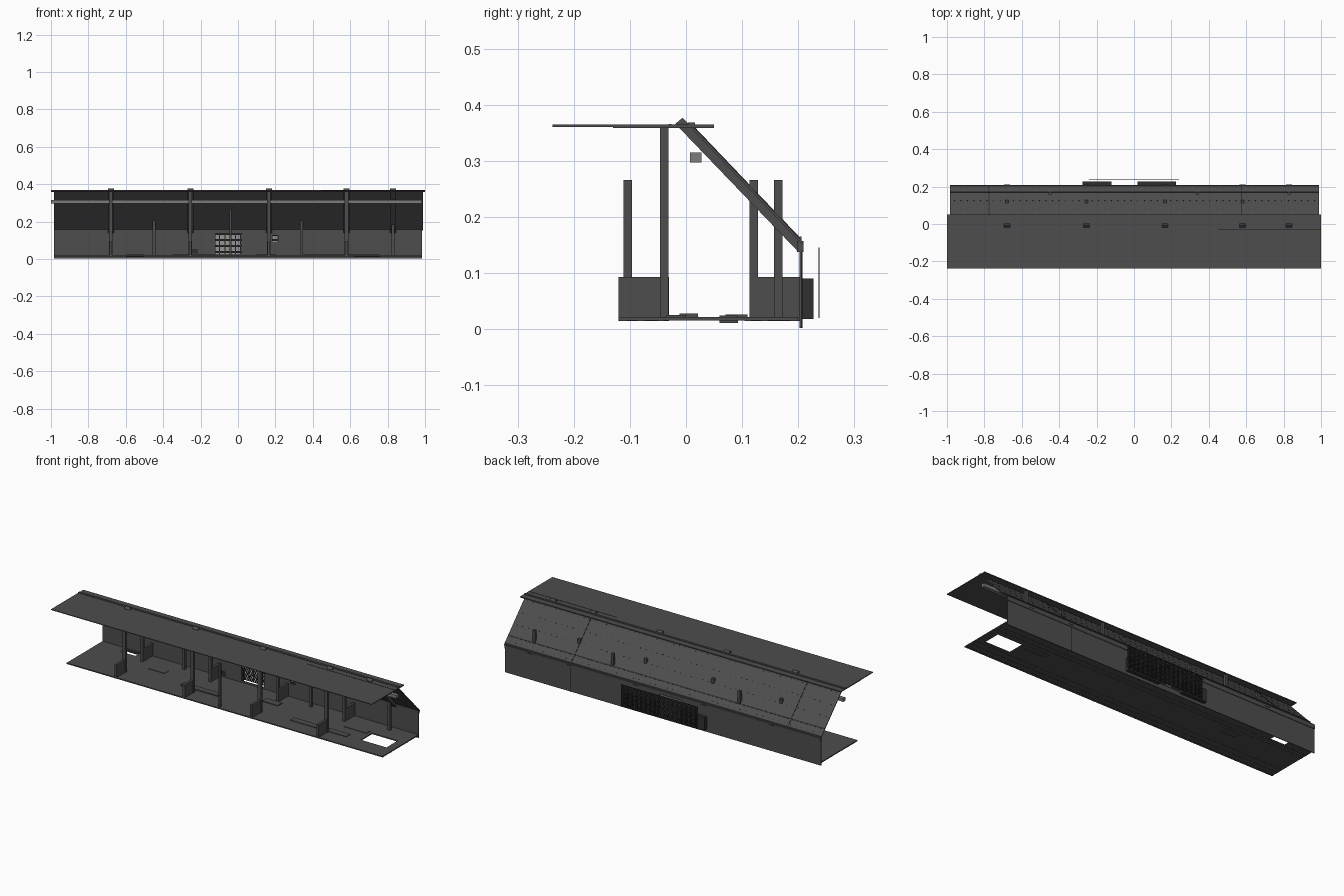
import bpy, bmesh
from mathutils import Vector

cube = bpy.data.objects.get("Cube")
if cube:
    bpy.data.objects.remove(cube, do_unlink=True)


def material(name, grey):
    m = bpy.data.materials.new(name)
    m.use_nodes = True
    colour = (grey, grey, grey, 1)
    m.diffuse_color = colour
    m.node_tree.nodes["Principled BSDF"].inputs["Base Color"].default_value = colour
    return m


STEEL = material("dark steel", 0.075)
BLACK = material("blackened steel", 0.03)
LIGHT = material("light steel", 0.2)


def finish(name, bm, mat):
    bmesh.ops.recalc_face_normals(bm, faces=bm.faces)
    mesh = bpy.data.meshes.new(name)
    bm.to_mesh(mesh)
    bm.free()
    mesh.materials.append(mat)
    ob = bpy.data.objects.new(name, mesh)
    bpy.context.collection.objects.link(ob)
    return ob


def add_box(bm, x, y, z):
    verts = bmesh.ops.create_cube(bm, size=1)["verts"]
    for v in verts:
        v.co = Vector([(r[0] + r[1]) / 2 + c * (r[1] - r[0]) for r, c in zip((x, y, z), v.co)])


def boxes(name, ranges, mat=STEEL):
    bm = bmesh.new()
    for r in ranges:
        add_box(bm, *r)
    return finish(name, bm, mat)


def around(c, w):
    return (c - w / 2, c + w / 2)


def extrude_x(bm, profile, x0, x1):
    # Closed y-z outline swept along the length
    face = bm.faces.new([bm.verts.new((x0, y, z)) for y, z in profile])
    out = bmesh.ops.extrude_face_region(bm, geom=[face])["geom"]
    bmesh.ops.translate(bm, vec=(x1 - x0, 0, 0), verts=[v for v in out if isinstance(v, bmesh.types.BMVert)])


def pierced_plate(name, u, v, holes, place, thickness):
    # Rectangular sheet with rectangular openings (u0, u1, v0, v1)
    us = sorted({*u, *[c for h in holes for c in h[:2]]})
    vs = sorted({*v, *[c for h in holes for c in h[2:]]})
    bm = bmesh.new()
    grid = [[bm.verts.new(place(a, b)) for b in vs] for a in us]
    for i in range(len(us) - 1):
        for j in range(len(vs) - 1):
            a, b = (us[i] + us[i + 1]) / 2, (vs[j] + vs[j + 1]) / 2
            if not any(h[0] < a < h[1] and h[2] < b < h[3] for h in holes):
                bm.faces.new((grid[i][j], grid[i + 1][j], grid[i + 1][j + 1], grid[i][j + 1]))
    ob = finish(name, bm, STEEL)
    mod = ob.modifiers.new("thickness", "SOLIDIFY")
    mod.thickness = thickness
    mod.offset = 0
    return ob


LENGTH = (-0.985, 0.985)
FRAMES = [-0.68, -0.255, 0.165, 0.58]
RIBS = FRAMES + [0.83]

# Floor with two openings, and its lengthwise strips
pierced_plate("floor", LENGTH, (-0.12, 0.2),
              [(0.78, 0.94, -0.02, 0.08), (-0.84, -0.745, 0.15, 0.19)],
              lambda x, y: (x, y, 0.0185), 0.006)
boxes("floor_strips", [(LENGTH, around(y, 0.012), (0.0145, 0.0165))
                       for y in (-0.112, -0.08, -0.045, 0.11, 0.14, 0.192)])
boxes("floor_patches", [((-0.35, -0.12), (-0.012, 0.021), (0.02, 0.028)),
                        ((0.35, 0.7), (-0.035, 0.0), (0.02, 0.025)),
                        ((0.62, 0.76), (0.06, 0.093), (0.011, 0.024)),
                        ((-0.6, -0.5), (0.06, 0.093), (0.011, 0.024)),
                        ((0.1, 0.2), (0.07, 0.11), (0.02, 0.026))])

# Back wall with vent openings
pierced_plate("back_wall", LENGTH, (0.002, 0.165),
              [(-0.12, 0.02, 0.03, 0.14), (0.185, 0.215, 0.095, 0.125), (-0.245, -0.215, 0.03, 0.055)],
              lambda x, z: (x, 0.204, z), 0.004)
boxes("wall_seam", [(around(0.575, 0.005), (0.205, 0.208), (0.002, 0.15))], BLACK)
boxes("wall_top_lip", [(LENGTH, (0.198, 0.209), (0.138, 0.157))])

# Frame brackets and posts
boxes("floor_brackets", [(around(x, 0.014), y, (0.015, 0.093))
                         for x in FRAMES for y in ((-0.12, -0.03), (0.113, 0.203))])
boxes("tall_posts", [(around(x, 0.02), (-0.046, -0.031), (0.015, 0.361)) for x in FRAMES])
boxes("rear_posts", [(around(x, 0.016), (0.113, 0.128), (0.02, 0.266)) for x in FRAMES])
boxes("wall_posts", [(around(x, 0.016), (0.157, 0.172), (0.02, 0.266)) for x in (-0.45, 0.34, 0.83)])
boxes("front_post", [(around(-0.04, 0.01), (-0.111, -0.096), (0.02, 0.266))])

# Sloped roof sheet and the ribs beneath it
bm = bmesh.new()
extrude_x(bm, [(0.006, 0.368), (0.209, 0.155), (0.206, 0.152), (0.003, 0.365)], -0.985, 0.99)
finish("sloped_roof", bm, STEEL)
bm = bmesh.new()
for rib in RIBS:
    extrude_x(bm, [(-0.006, 0.377), (0.21, 0.15), (0.199, 0.139), (-0.019, 0.366)], *around(rib, 0.032))
finish("roof_ribs", bm, STEEL)


def slope(t, lift):
    # Point on the sloped sheet, lifted outward
    return (0.006 + 0.203 * t + lift * 0.72, 0.368 - 0.213 * t + lift * 0.69)


def slope_strip(bm, t0, t1, x0, x1, lift):
    extrude_x(bm, [slope(t0, lift), slope(t1, lift), slope(t1, -0.001), slope(t0, -0.001)], x0, x1)


# Seams and rivets on the slope
bm = bmesh.new()
slope_strip(bm, 0.8, 0.82, -0.985, 0.99, 0.002)
for x in (-0.775, 0.575):
    slope_strip(bm, 0.03, 0.97, *around(x, 0.004), 0.0015)
for t in (0.12, 0.35, 0.58, 0.9):
    for i in range(56):
        slope_strip(bm, t, t + 0.014, *around(-0.96 + i * 0.035, 0.005), 0.001)
finish("slope_seams_and_rivets", bm, BLACK)

# Flat canopy, its ridge and reinforcing strips
boxes("canopy", [((-1, 1), (-0.238, 0.05), (0.3605, 0.3645)),
                 ((-1, 1), (-0.13, 0.05), (0.359, 0.361))])
boxes("canopy_ridge", [((-1, 1), (0.004, 0.016), (0.363, 0.368))])
boxes("canopy_seam", [((0.45, 1), (-0.031, -0.026), (0.364, 0.3655))], BLACK)

# Lengthwise rail under the slope
boxes("rail", [((-1, 0.985), (0.007, 0.028), (0.297, 0.315))], LIGHT)

# Vent housings and the outer grille
boxes("vent_housing", [((-0.275, -0.12), (0.207, 0.227), (0.018, 0.09)),
                       ((0.02, 0.225), (0.207, 0.227), (0.018, 0.09))], BLACK)
grille = [((-0.24, 0.24), (0.236, 0.238), around(0.022 + i * 0.0064, 0.0042)) for i in range(20)]
grille += [(around(-0.238 + i * 0.028, 0.005), (0.2365, 0.2375), (0.02, 0.145)) for i in range(18)]
boxes("vent_grille", grille, BLACK)
